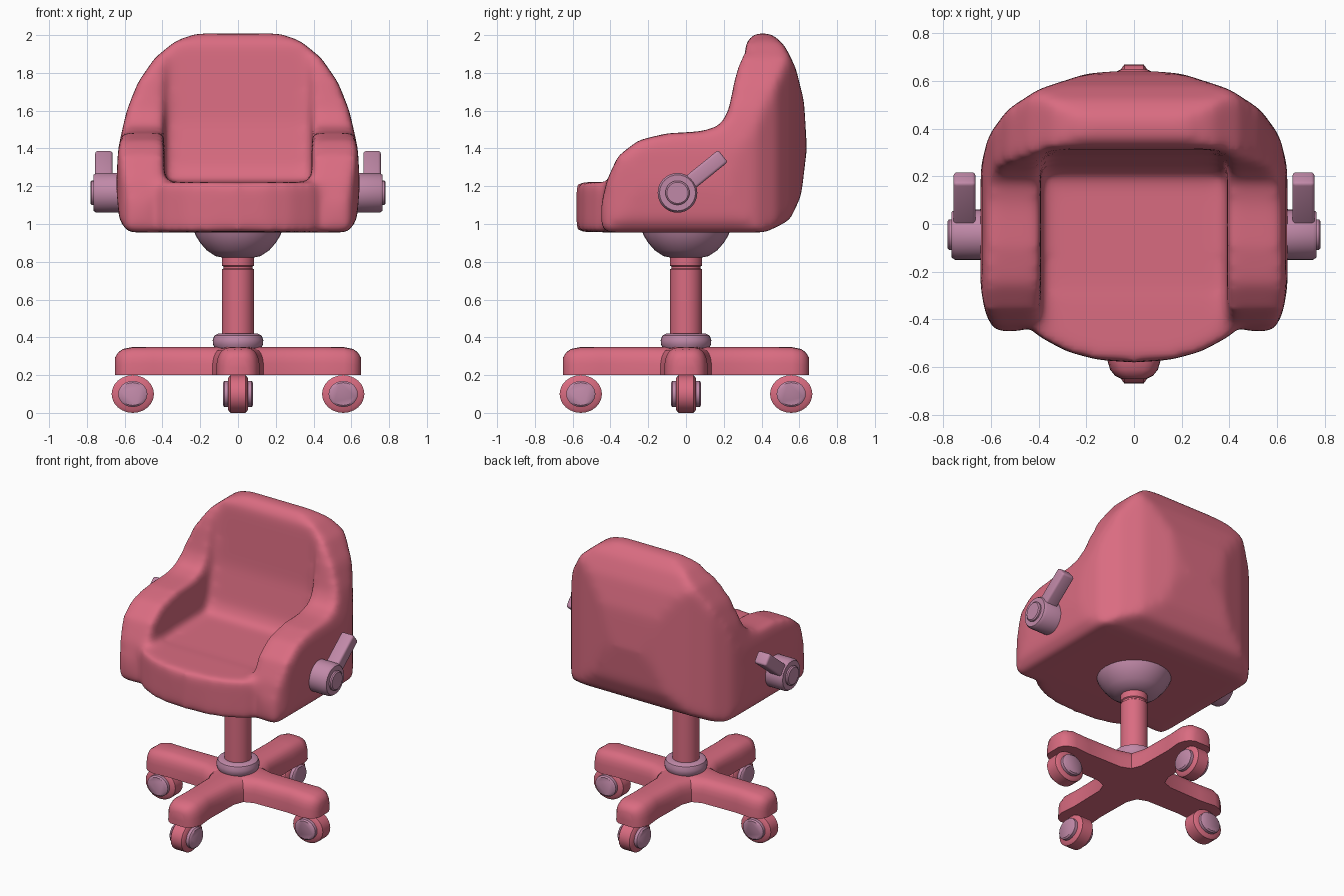
import bpy, bmesh, math
from mathutils import Matrix, Vector

cube = bpy.data.objects.get("Cube")
if cube:
    bpy.data.objects.remove(cube, do_unlink=True)


def material(name, rgb):
    m = bpy.data.materials.new(name)
    m.use_nodes = True
    m.diffuse_color = (*rgb, 1)
    m.node_tree.nodes["Principled BSDF"].inputs["Base Color"].default_value = (*rgb, 1)
    return m


PINK = material("rose_pink", (0.70, 0.15, 0.22))
LILAC = material("dusty_lilac", (0.53, 0.25, 0.39))


def activate(ob):
    bpy.ops.object.select_all(action="DESELECT")
    ob.select_set(True)
    bpy.context.view_layer.objects.active = ob


def finish(name, bm, mat, matrix=Matrix(), angle=40):
    bm.transform(matrix)
    bmesh.ops.recalc_face_normals(bm, faces=bm.faces)
    me = bpy.data.meshes.new(name)
    bm.to_mesh(me)
    bm.free()
    me.materials.append(mat)
    ob = bpy.data.objects.new(name, me)
    bpy.context.collection.objects.link(ob)
    activate(ob)
    bpy.ops.object.shade_smooth_by_angle(angle=math.radians(angle))
    return ob


def loft(name, rings, mat, matrix=Matrix(), angle=40):
    """Skin a list of equal rings and cap both ends."""
    bm = bmesh.new()
    loops = [[bm.verts.new(p) for p in ring] for ring in rings]
    n = len(loops[0])
    for a, b in zip(loops, loops[1:]):
        for i in range(n):
            j = (i + 1) % n
            bm.faces.new((a[i], a[j], b[j], b[i]))
    bm.faces.new(loops[0])
    bm.faces.new(loops[-1])
    return finish(name, bm, mat, matrix, angle)


def lathe(name, profile, mat, matrix=Matrix(), sides=32):
    turn = [2 * math.pi * i / sides for i in range(sides)]
    rings = [[(r * math.cos(t), r * math.sin(t), z) for t in turn] for r, z in profile]
    return loft(name, rings, mat, matrix)


def prism(name, outline, axis, lo, hi):
    """Extrude a 2D outline along the given axis (0, 1 or 2)."""
    def place(p, d):
        v = list(p)
        v.insert(axis, d)
        return v
    return loft(name, [[place(p, d) for p in outline] for d in (lo, hi)], PINK)


def mirrored(half):
    return half + [(-x, v) for x, v in reversed(half) if x > 0]


def combine(ob, other, operation):
    activate(ob)
    mod = ob.modifiers.new("combine", "BOOLEAN")
    mod.operation, mod.solver, mod.object = operation, "EXACT", other
    bpy.ops.object.modifier_apply(modifier=mod.name)
    bpy.data.objects.remove(other, do_unlink=True)


# Upholstered shell: side profile trimmed by the front and top outlines
shell = prism("seat_shell", [
    (-0.43, 0.955), (0.42, 0.955), (0.55, 1.02), (0.61, 1.15), (0.64, 1.4),
    (0.625, 1.65), (0.58, 1.83), (0.52, 1.95), (0.45, 2.01), (0.36, 2.01),
    (0.31, 1.95), (0.265, 1.8), (0.225, 1.6), (0.18, 1.52), (0.08, 1.49),
    (-0.1, 1.48), (-0.25, 1.445), (-0.36, 1.36), (-0.42, 1.23), (-0.45, 1.1),
    (-0.45, 0.99)], 0, -0.8, 0.8)
front = prism("front_outline", mirrored([
    (0, 2.02), (0.22, 2.01), (0.33, 1.97), (0.44, 1.88), (0.53, 1.75),
    (0.59, 1.6), (0.635, 1.4), (0.645, 1.2), (0.63, 1.02), (0.57, 0.94)]), 1, -0.9, 0.9)
top = prism("top_outline", mirrored([
    (0, 0.65), (0.2, 0.63), (0.4, 0.565), (0.53, 0.48), (0.61, 0.37),
    (0.64, 0.25), (0.65, 0), (0.645, -0.25), (0.625, -0.37), (0.58, -0.46),
    (0.48, -0.46), (0.43, -0.42)]), 2, 0.8, 2.2)
combine(shell, front, "INTERSECT")
combine(shell, top, "INTERSECT")

# Sitting hollow between the arms, then the bulging front edge of the cushion
hollow = prism("hollow", [
    (-0.8, 1.21), (0.2, 1.225), (0.24, 1.3), (0.29, 1.55), (0.33, 2.2),
    (-0.8, 2.2)], 0, -0.39, 0.39)
combine(shell, hollow, "DIFFERENCE")
cushion = prism("cushion", mirrored([
    (0, -0.58), (0.15, -0.57), (0.28, -0.535), (0.41, -0.465), (0.41, -0.3)]),
    2, 0.957, 1.222)
combine(shell, cushion, "UNION")

# Soften the whole shell
activate(shell)
remesh = shell.modifiers.new("remesh", "REMESH")
remesh.mode, remesh.voxel_size, remesh.use_smooth_shade = "VOXEL", 0.02, True
soften = shell.modifiers.new("soften", "SMOOTH")
soften.factor, soften.iterations = 0.5, 22
for name in ("remesh", "soften"):
    bpy.ops.object.modifier_apply(modifier=name)
bpy.ops.object.shade_smooth()

# Pedestal
lathe("seat_dome", [(0.235, 0.97), (0.225, 0.94), (0.2, 0.9), (0.165, 0.86),
                    (0.12, 0.83), (0.07, 0.82)], LILAC)
lathe("column", [(0.085, 0.3), (0.085, 0.76), (0.078, 0.765), (0.078, 0.775),
                 (0.085, 0.78), (0.085, 0.84)], PINK)
lathe("column_ring", [(0.12, 0.34), (0.132, 0.36), (0.134, 0.385), (0.125, 0.41),
                      (0.105, 0.42), (0.08, 0.42)], LILAC)

# Four-armed base with a wheel under each tip
ARM = [(0, 0.17, 0.15), (0.1, 0.15, 0.15), (0.2, 0.11, 0.15), (0.45, 0.105, 0.15),
       (0.56, 0.115, 0.148), (0.61, 0.1, 0.138), (0.635, 0.08, 0.12), (0.65, 0.05, 0.095)]


def arch(x, w, h, steps=14):
    ring = []
    for i in range(steps + 1):
        c, s = math.cos(math.pi * i / steps), math.sin(math.pi * i / steps)
        ring.append((x, math.copysign(abs(c) ** 0.6 * w, c), 0.2 + h * max(s, 0) ** 0.6))
    return ring


for i, place in enumerate(("left", "back", "right", "front")):
    spin = Matrix.Rotation(i * math.pi / 2, 4, "Z")
    loft(place + "_base_arm", [arch(*s) for s in ARM], PINK, spin, 50)
    axle = (spin @ Matrix.Translation((0.557, 0, 0.1))
            @ Matrix.Diagonal((1.12, 1, 1, 1)) @ Matrix.Rotation(math.pi / 2, 4, "X"))
    lathe(place + "_wheel", [(0.085, -0.052), (0.1, -0.04), (0.1, 0.04),
                             (0.085, 0.052)], PINK, axle, 24)
    lathe(place + "_wheel_hub", [(0.06, -0.08), (0.069, -0.072), (0.069, 0.072),
                                 (0.06, 0.08)], LILAC, axle, 24)

# Side knobs with levers
for side, s in (("left", 1), ("right", -1)):
    pivot = Matrix.Translation((0, -0.045, 1.165))
    out = pivot @ Matrix.Rotation(s * math.pi / 2, 4, "Y")
    lathe(side + "_knob", [(0.105, 0.58), (0.105, 0.75), (0.095, 0.765)], LILAC, out)
    lathe(side + "_knob_cap", [(0.064, 0.74), (0.064, 0.775), (0.056, 0.782)], LILAC, out)
    bm = bmesh.new()
    bmesh.ops.create_cube(bm, size=1)
    bmesh.ops.scale(bm, vec=Vector((0.092, 0.31, 0.082)), verts=bm.verts)
    bmesh.ops.bevel(bm, geom=bm.edges[:], offset=0.014, segments=3, profile=0.5,
                    affect="EDGES")
    tilt = (pivot @ Matrix.Rotation(math.radians(39), 4, "X")
            @ Matrix.Translation((s * 0.71, 0.155, 0)))
    finish(side + "_lever", bm, LILAC, tilt)
